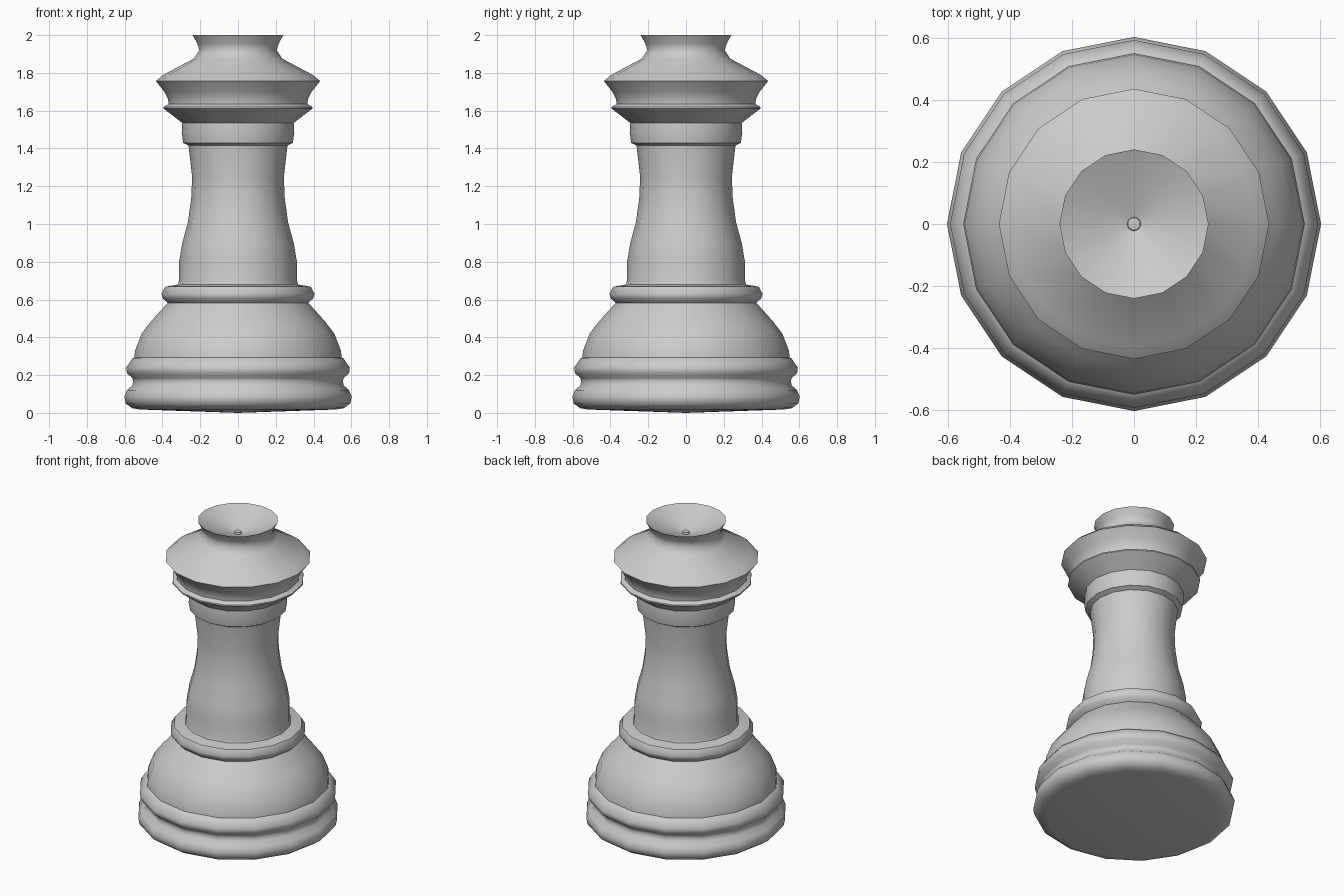
import bpy, bmesh, math

SIDES = 16

# (radius, height) outline from the underside centre up to the bowl centre
base = [(0, 0), (0.52, 0.018), (0.56, 0.025), (0.595, 0.05), (0.602, 0.085),
        (0.588, 0.12), (0.56, 0.145), (0.555, 0.17), (0.56, 0.185),
        (0.588, 0.21), (0.592, 0.24), (0.56, 0.287), (0.549, 0.293)]
dome = [(0.545, 0.33), (0.51, 0.42), (0.46, 0.485), (0.372, 0.583)]
ring = [(0.397, 0.605), (0.406, 0.63), (0.385, 0.668), (0.318, 0.68)]
stem = [(0.312, 0.70), (0.312, 0.80), (0.295, 0.90), (0.265, 1.01),
        (0.247, 1.14), (0.243, 1.25), (0.262, 1.415)]
collar = [(0.29, 1.43), (0.298, 1.48), (0.295, 1.535),
          (0.395, 1.612), (0.394, 1.62), (0.368, 1.635)]
head = [(0.37, 1.66), (0.39, 1.70), (0.435, 1.757), (0.395, 1.79),
        (0.235, 1.875), (0.205, 1.92), (0.215, 1.955), (0.24, 2.0)]
bowl = [(0.12, 1.945), (0.022, 1.913), (0.02, 1.925), (0, 1.928)]
profile = base + dome + ring + stem + collar + head + bowl

# Lathe the outline around the z axis
bm = bmesh.new()
verts = [bm.verts.new((r, 0, z)) for r, z in profile]
edges = [bm.edges.new(pair) for pair in zip(verts, verts[1:])]
bmesh.ops.spin(bm, geom=verts + edges, cent=(0, 0, 0), axis=(0, 0, 1),
               angle=math.tau, steps=SIDES, use_merge=False)
bmesh.ops.remove_doubles(bm, verts=bm.verts, dist=0.0005)
bmesh.ops.recalc_face_normals(bm, faces=bm.faces)

mesh = bpy.data.meshes.new("chess_piece")
bm.to_mesh(mesh)
bm.free()
piece = bpy.data.objects.new("chess_piece", mesh)
bpy.context.collection.objects.link(piece)

# Smooth the curves, keep the moulding edges sharp
bpy.context.view_layer.objects.active = piece
piece.select_set(True)
bpy.ops.object.shade_smooth_by_angle(angle=math.radians(50))
